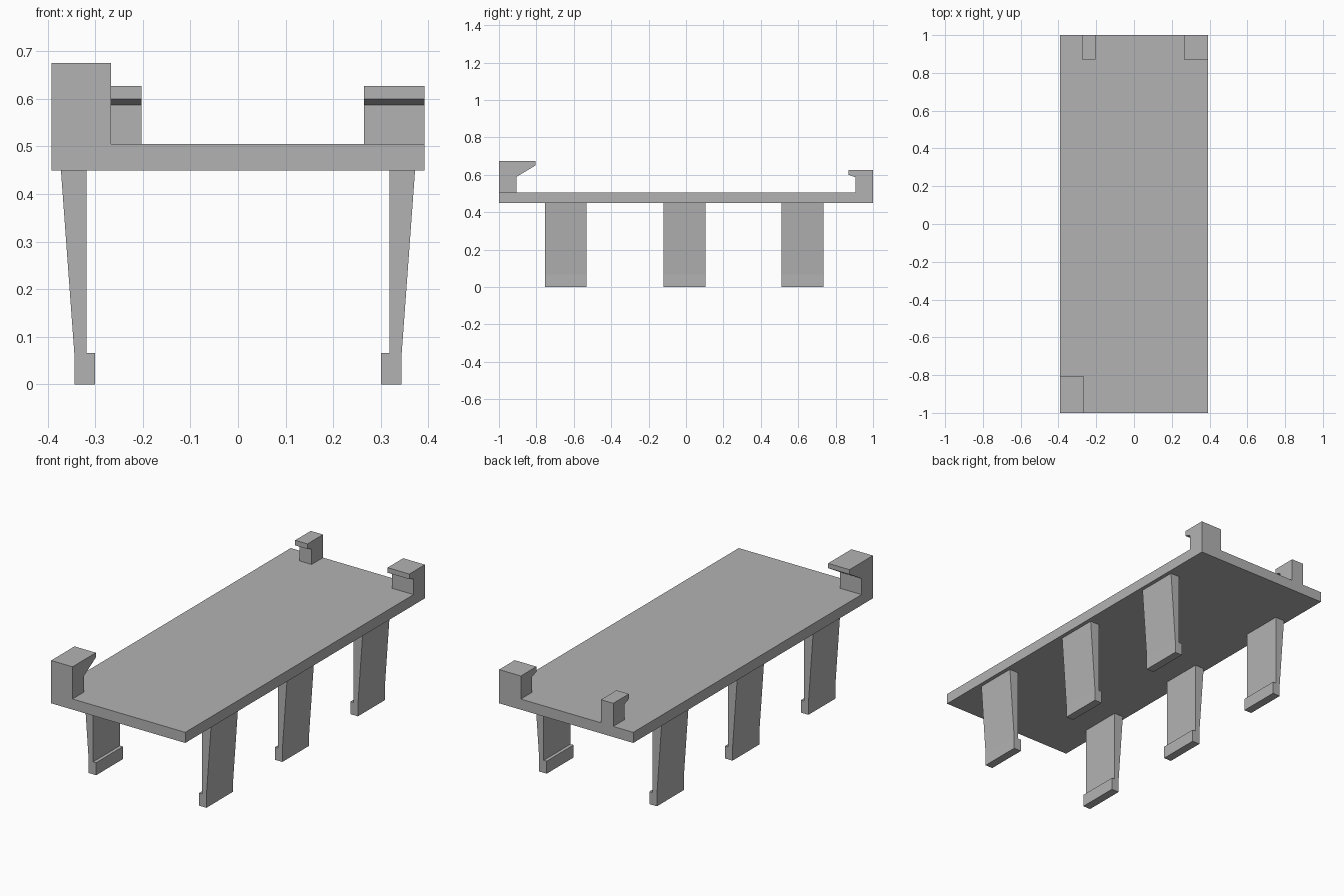
import bpy
import bmesh

cube = bpy.data.objects.get("Cube")
if cube:
    bpy.data.objects.remove(cube, do_unlink=True)

grey = bpy.data.materials.new("plain_grey")
grey.use_nodes = True
COLOUR = (0.45, 0.45, 0.45, 1)
grey.diffuse_color = COLOUR
grey.node_tree.nodes["Principled BSDF"].inputs["Base Color"].default_value = COLOUR

DECK_BOTTOM, DECK_TOP = 0.449, 0.505
HALF_WIDTH = 0.392


def extrude(name, profile, axis, start, end):
    """Extrude a flat outline along x or y; the outline gives the other axis and z."""
    def place(u, z, along):
        return (along, u, z) if axis == "x" else (u, along, z)

    bm = bmesh.new()
    face = bm.faces.new([bm.verts.new(place(u, z, start)) for u, z in profile])
    grown = bmesh.ops.extrude_face_region(bm, geom=[face])
    moved = [g for g in grown["geom"] if isinstance(g, bmesh.types.BMVert)]
    bmesh.ops.translate(bm, verts=moved, vec=place(0, 0, end - start))
    bmesh.ops.recalc_face_normals(bm, faces=bm.faces)
    mesh = bpy.data.meshes.new(name)
    bm.to_mesh(mesh)
    bm.free()
    mesh.materials.append(grey)
    obj = bpy.data.objects.new(name, mesh)
    bpy.context.collection.objects.link(obj)
    return obj


def hook_profile(side, top, tip, lip, throat, inner):
    """Clip outline: upright wall at the deck end with a lip reaching inward."""
    outline = [(1, DECK_TOP), (1, top), (tip, top), (tip, lip),
               (inner, throat), (inner, DECK_TOP)]
    return [(side * y, z) for y, z in outline]


# Deck
extrude("deck", [(-HALF_WIDTH, DECK_BOTTOM), (HALF_WIDTH, DECK_BOTTOM),
                 (HALF_WIDTH, DECK_TOP), (-HALF_WIDTH, DECK_TOP)], "y", -1, 1)

# Corner hooks
extrude("front_hook", hook_profile(-1, 0.675, 0.805, 0.65, 0.59, 0.905),
        "x", -HALF_WIDTH, -0.267)
back = hook_profile(1, 0.627, 0.87, 0.6, 0.587, 0.905)
extrude("back_left_hook", back, "x", 0.265, HALF_WIDTH)
extrude("back_right_hook", back, "x", -0.275, -0.203)

# Tapered legs with an inward toe
leg = [(0.372, DECK_BOTTOM), (0.344, 0.066), (0.344, 0), (0.3, 0),
       (0.3, 0.066), (0.318, 0.066), (0.318, DECK_BOTTOM)]
for row, y in (("front", -0.643), ("middle", -0.009), ("back", 0.622)):
    for side, sign in (("left", 1), ("right", -1)):
        extrude(f"{row}_{side}_leg", [(sign * x, z) for x, z in leg],
                "y", y - 0.112, y + 0.112)
